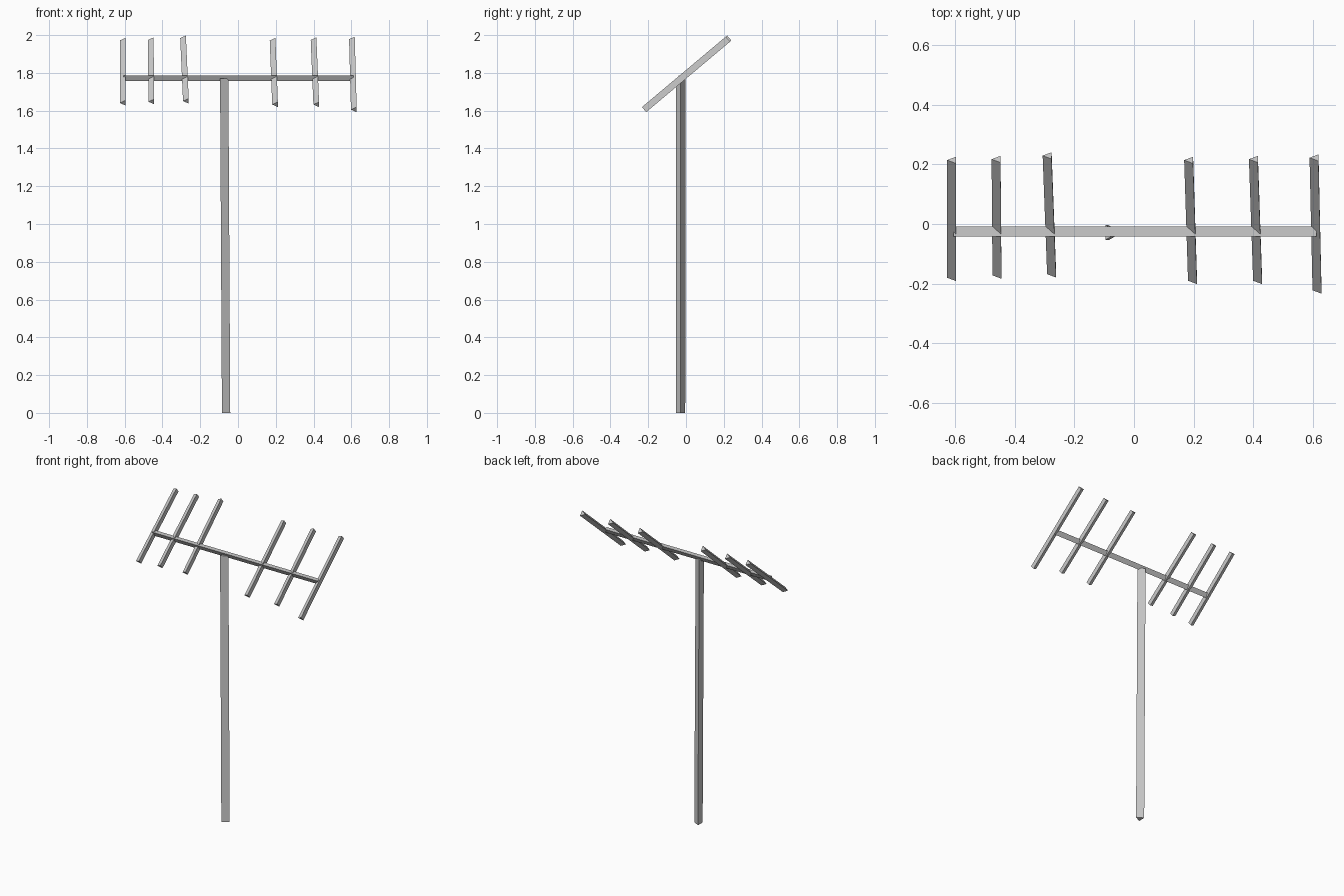
import bpy

if "Cube" in bpy.data.objects:
    bpy.data.objects.remove(bpy.data.objects["Cube"])

ANTENNA_Y = -0.025     # depth of the boom line
BOOM_Z = 1.771         # height where rods cross the boom
SLOPE = 0.84           # rise of the tilted rods per unit of y


def prism(name, section, start, end, axis_u, axis_v):
    """Bar with a triangular section swept from start to end."""
    n = len(section)
    verts = []
    for c in (start, end):
        for u, v in section:
            verts.append([c[i] + u * axis_u[i] + v * axis_v[i] for i in range(3)])
    faces = [tuple(range(n)), tuple(range(2 * n - 1, n - 1, -1))]
    faces += [(i, i + n, (i + 1) % n + n, (i + 1) % n) for i in range(n)]
    mesh = bpy.data.meshes.new(name)
    mesh.from_pydata(verts, [], faces)
    obj = bpy.data.objects.new(name, mesh)
    bpy.context.collection.objects.link(obj)
    # consistent outward normals
    import bmesh
    bm = bmesh.new()
    bm.from_mesh(mesh)
    bmesh.ops.recalc_face_normals(bm, faces=bm.faces)
    bm.to_mesh(mesh)
    bm.free()
    return obj


X, Y, Z = (1, 0, 0), (0, 1, 0), (0, 0, 1)

# Mast: three-sided, leaning very slightly
prism("mast", [(-0.022, 0.025), (-0.022, -0.025), (0.022, 0)],
      (-0.063, -0.029, 0), (-0.073, -0.028, 1.77), X, Y)

# Boom: flat on top, ridge underneath
prism("boom", [(-0.0165, 0.015), (0.0165, 0.015), (0, -0.014)],
      (-0.605, ANTENNA_Y, BOOM_Z), (0.612, ANTENNA_Y, BOOM_Z), Y, Z)

# Tilted rods: x at low end, x at high end, y at low end, y at high end
rods = [
    (-0.611, -0.611, -0.180, 0.214),
    (-0.459, -0.462, -0.172, 0.217),
    (-0.276, -0.291, -0.168, 0.229),
    (0.196, 0.183, -0.190, 0.214),
    (0.414, 0.400, -0.190, 0.217),
    (0.613, 0.603, -0.222, 0.222),
]
rod_section = [(-0.015, 0), (0.015, 0.0175), (0.015, -0.0175)]
length = (1 + SLOPE ** 2) ** 0.5
normal = (0, -SLOPE / length, 1 / length)
for i, (x0, x1, y0, y1) in enumerate(rods):
    low = (x0, y0, BOOM_Z + SLOPE * (y0 - ANTENNA_Y))
    high = (x1, y1, BOOM_Z + SLOPE * (y1 - ANTENNA_Y))
    prism(f"cross_rod_{i + 1}", rod_section, low, high, X, normal)
